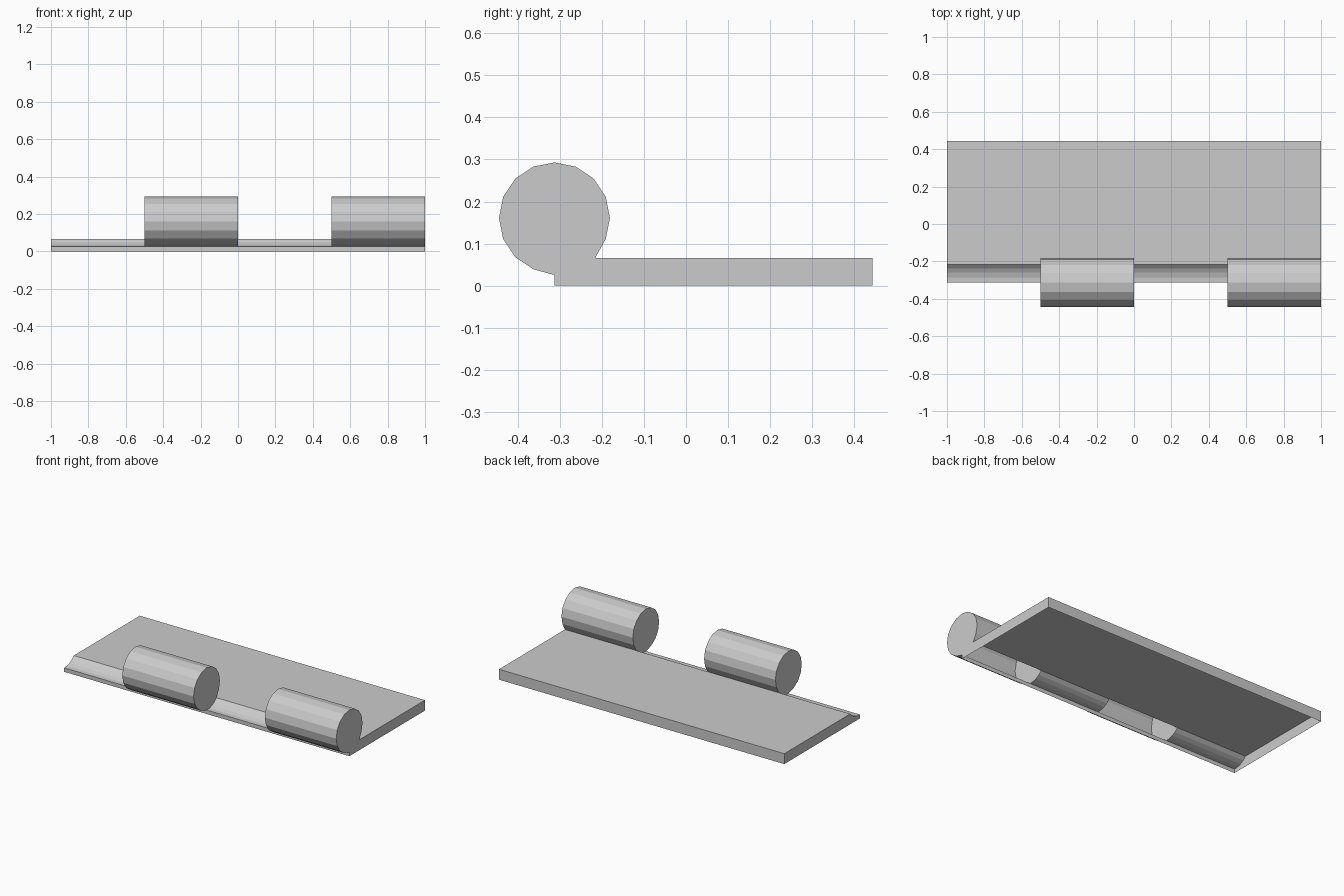
import bpy, bmesh
from math import cos, sin, radians

if "Cube" in bpy.data.objects:
    bpy.data.objects.remove(bpy.data.objects["Cube"])

CY, CZ, R, RC = -0.313, 0.161, 0.132, 0.137   # barrel centre, radius, clearance radius
BACK, TOP = 0.444, 0.066
T, F = (-0.216, TOP), (CY, 0.025)              # where barrel and groove meet the plate


def arc(r, start, end, step):
    n = round((end - start) / step)
    return [(CY + r * cos(radians(start + i * step)), CZ + r * sin(radians(start + i * step)))
            for i in range(n + 1)]


# Middle of each cross-section: round knuckle, or concave clearance groove
knuckle = [T] + arc(R, -22.5, 247.5, 22.5) + [F]
groove = [T] + arc(RC, -78.75, -56.25, 11.25)[::-1] + [F]


def section(mid):
    return [(BACK, 0), (BACK, TOP)] + mid + [(CY, 0)]


bm = bmesh.new()


def ring(x, pts):
    return [bm.verts.new((x, y, z)) for y, z in pts]


# Leaf strips, open underneath, alternating groove and knuckle
for i, mid in enumerate((groove, knuckle, groove, knuckle)):
    x = -1 + i * 0.5
    a, b = ring(x, section(mid)), ring(x + 0.5, section(mid))
    for j in range(len(a) - 1):
        bm.faces.new((a[j], a[j + 1], b[j + 1], b[j]))

# Outer end faces
bm.faces.new(ring(-1, section(groove)))
bm.faces.new(ring(1, section(knuckle)))

# Knuckle side faces at each step
for x in (-0.5, 0, 0.5):
    bm.faces.new(ring(x, knuckle + groove[-2:0:-1]))

bmesh.ops.remove_doubles(bm, verts=bm.verts, dist=1e-5)
bmesh.ops.recalc_face_normals(bm, faces=bm.faces)
mesh = bpy.data.meshes.new("hinge_leaf")
bm.to_mesh(mesh)
bm.free()
bpy.context.collection.objects.link(bpy.data.objects.new("hinge_leaf", mesh))
